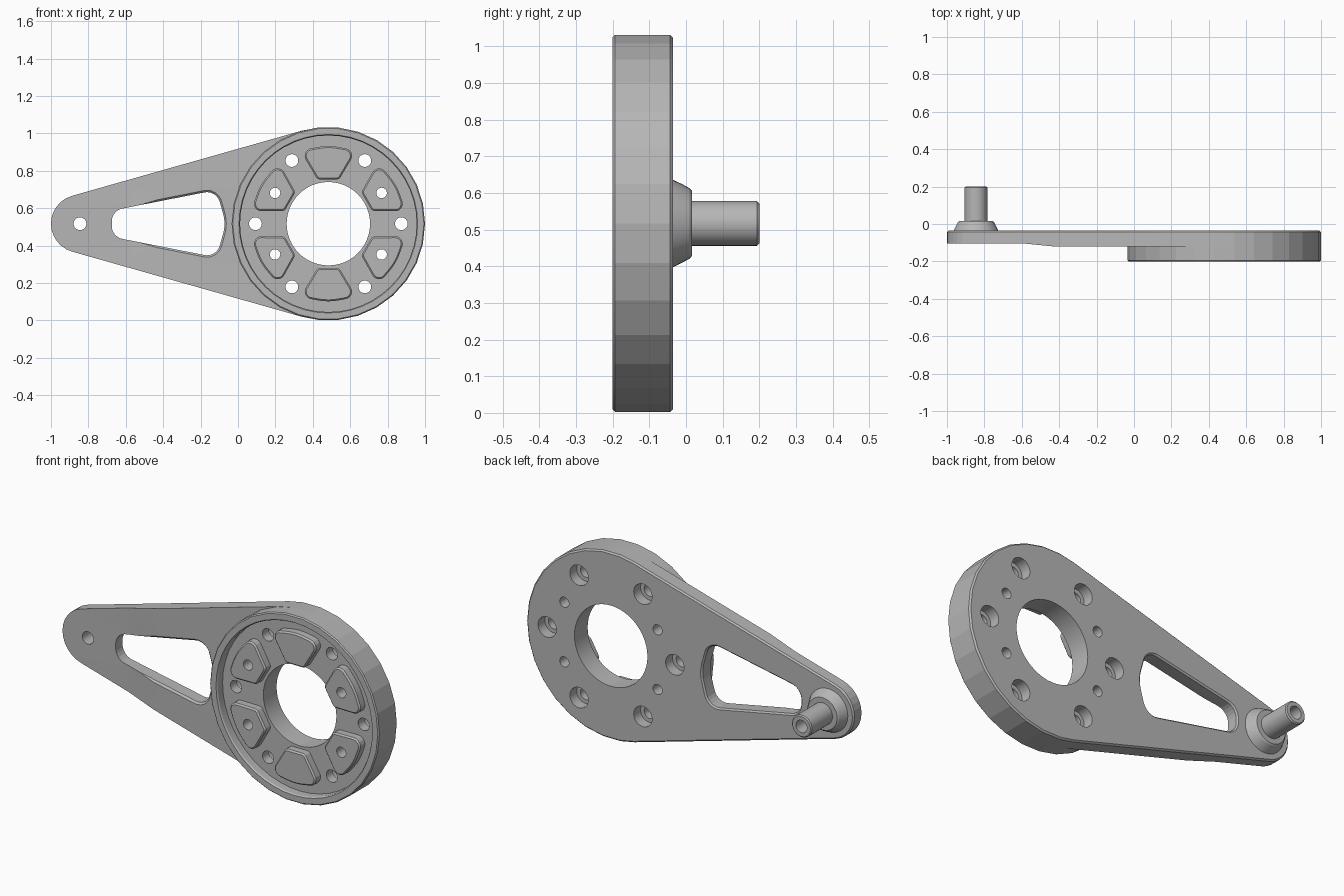
import bpy, bmesh, math
from mathutils import Vector

if "Cube" in bpy.data.objects:
    bpy.data.objects.remove(bpy.data.objects["Cube"])

grey = bpy.data.materials.new("machined grey")
grey.use_nodes = True
grey.diffuse_color = (0.47, 0.47, 0.47, 1)
grey.node_tree.nodes["Principled BSDF"].inputs["Base Color"].default_value = grey.diffuse_color

CZ = 0.517                       # height of the centre line
HUB = Vector((0.483, CZ))
TIP = Vector((-0.845, CZ))
HUB_R, TIP_R = 0.517, 0.155


def polar(centre, r, deg):
    a = math.radians(deg)
    return centre + Vector((math.cos(a), math.sin(a))) * r


def circle(centre, r, n=36):
    return [polar(centre, r, 360 * i / n) for i in range(n)]


def rounded(corners, steps=6):
    """Counter-clockwise polygon of (x, z, radius) with rounded corners."""
    out = []
    for i, (x, z, r) in enumerate(corners):
        p = Vector((x, z))
        a = (Vector(corners[i - 1][:2]) - p).normalized()
        b = (Vector(corners[(i + 1) % len(corners)][:2]) - p).normalized()
        half = a.angle(b) / 2
        centre = p + (a + b).normalized() * r / math.sin(half)
        start = p + a * r / math.tan(half) - centre
        end = p + b * r / math.tan(half) - centre
        out += [centre + start.lerp(end, k / steps).normalized() * r for k in range(steps + 1)]
    return out


def offset(pts, d):
    out = []
    for i, p in enumerate(pts):
        t = (pts[(i + 1) % len(pts)] - pts[i - 1]).normalized()
        out.append(p + Vector((t.y, -t.x)) * d)
    return out


def loft(name, pts, layers):
    """Stack an x-z outline along y; each layer is (y, outline offset)."""
    bm = bmesh.new()
    rings = [[bm.verts.new((p.x, y, p.y)) for p in offset(pts, d)] for y, d in layers]
    n = len(pts)
    for lo, hi in zip(rings, rings[1:]):
        for i in range(n):
            bm.faces.new((lo[i], lo[(i + 1) % n], hi[(i + 1) % n], hi[i]))
    bm.faces.new(rings[0])
    bm.faces.new(rings[-1])
    bmesh.ops.recalc_face_normals(bm, faces=bm.faces)
    mesh = bpy.data.meshes.new(name)
    bm.to_mesh(mesh)
    bm.free()
    mesh.materials.append(grey)
    obj = bpy.data.objects.new(name, mesh)
    bpy.context.collection.objects.link(obj)
    return obj


def drill(centre, r, y0=-0.3, y1=0.3, n=36):
    return loft("cutter", circle(centre, r, n), [(y0, 0), (y1, 0)])


def finish(obj, cutters=()):
    bpy.ops.object.select_all(action='DESELECT')
    bpy.context.view_layer.objects.active = obj
    obj.select_set(True)
    for c in cutters:
        c.hide_render = True
        m = obj.modifiers.new("cut", 'BOOLEAN')
        m.operation, m.solver, m.object = 'DIFFERENCE', 'EXACT', c
        bpy.ops.object.modifier_apply(modifier=m.name)
    for c in cutters:
        bpy.data.objects.remove(c)
    bpy.ops.object.shade_smooth_by_angle(angle=math.radians(11.5))


def screw_holes():
    return [drill(polar(HUB, 0.39, a), 0.034) for a in range(0, 360, 60)]


def pin_holes():
    return [drill(polar(HUB, 0.329, a), 0.028) for a in (30, 150, 210, 330)]


# Tapered arm: tangent outline around the hub and the small end
turn = 90 + math.degrees(math.asin((HUB_R - TIP_R) / (HUB.x - TIP.x)))
hub_arc = [-turn] + list(range(-96, 97, 12)) + [turn]
tip_arc = [turn + (360 - 2 * turn) * i / 12 for i in range(13)]
outline = [polar(HUB, HUB_R, a) for a in hub_arc] + [polar(TIP, TIP_R, a) for a in tip_arc]
arm = loft("arm", outline, [(-0.12, 0), (-0.043, 0), (-0.035, -0.008)])

# Thinner front face toward the small end
wedge = loft("cutter", [Vector(p) for p in ((-1.2, -1), (0, -1), (0, 2), (-1.2, 2))],
             [(-0.3, 0), (-0.12, 0)])
for v in wedge.data.vertices:
    v.co.x = -0.43 if v.co.x > -0.5 else v.co.x
bm = bmesh.new()
profile = ((-1.2, -0.3), (-0.26, -0.3), (-0.26, -0.137), (-0.6, -0.103), (-1.2, -0.103))
face = bm.faces.new([bm.verts.new((x, y, -1)) for x, y in profile])
side = bmesh.ops.extrude_face_region(bm, geom=[face])["geom"]
bmesh.ops.translate(bm, vec=(0, 0, 3), verts=[g for g in side if isinstance(g, bmesh.types.BMVert)])
bmesh.ops.recalc_face_normals(bm, faces=bm.faces)
bm.to_mesh(wedge.data)
bm.free()

# Lightening window with eased edges
window = rounded([(-0.675, CZ - 0.07, 0.07), (-0.115, CZ - 0.18, 0.07), (-0.065, CZ, 0.2),
                  (-0.115, CZ + 0.18, 0.07), (-0.675, CZ + 0.07, 0.07)])
slot = loft("cutter", window, [(-0.13, 0.02), (-0.11, 0), (-0.043, 0), (-0.025, 0.018)])
bores = [drill(polar(HUB, 0.39, a), 0.056, -0.095, 0.1) for a in range(0, 360, 60)]
finish(arm, [wedge, slot, drill(HUB, 0.223, n=48), drill(TIP, 0.034)]
       + screw_holes() + pin_holes() + bores)

# Round housing with a raised rim around a recessed floor
housing = loft("housing", circle(HUB, HUB_R, 30), [(-0.12, 0), (-0.194, 0), (-0.2, -0.006)])
recess = loft("cutter", circle(HUB, 0.472, 48), [(-0.15, 0), (-0.192, 0), (-0.216, 0.016)])
finish(housing, [recess, drill(HUB, 0.223, n=48)] + screw_holes() + pin_holes())

# Six raised pads between the screw holes
pad_shape = rounded([(-0.058, 0.237, 0.025), (0.058, 0.237, 0.025), (0.15, 0.392, 0.04),
                     (0, 0.42, 0.3), (-0.15, 0.392, 0.04)])
for a in range(30, 360, 60):
    spin = math.radians(a - 90)
    c, s = math.cos(spin), math.sin(spin)
    pts = [HUB + Vector((p.x * c - p.y * s, p.x * s + p.y * c)) for p in pad_shape]
    pad = loft(f"pad_{a}", pts, [(-0.148, 0), (-0.188, 0), (-0.196, -0.008)])
    finish(pad, [] if a in (90, 270) else [drill(polar(HUB, 0.329, a), 0.028)])

# Hollow spindle standing on a sloped boss
boss = loft("boss", circle(TIP, 0.12), [(-0.037, 0), (-0.01, -0.013), (0.01, -0.024), (0.016, -0.031)])
finish(boss, [drill(TIP, 0.034)])
spindle = loft("spindle", circle(TIP, 0.061), [(-0.03, 0), (0.194, 0), (0.2, -0.006)])
finish(spindle, [drill(TIP, 0.034)])
